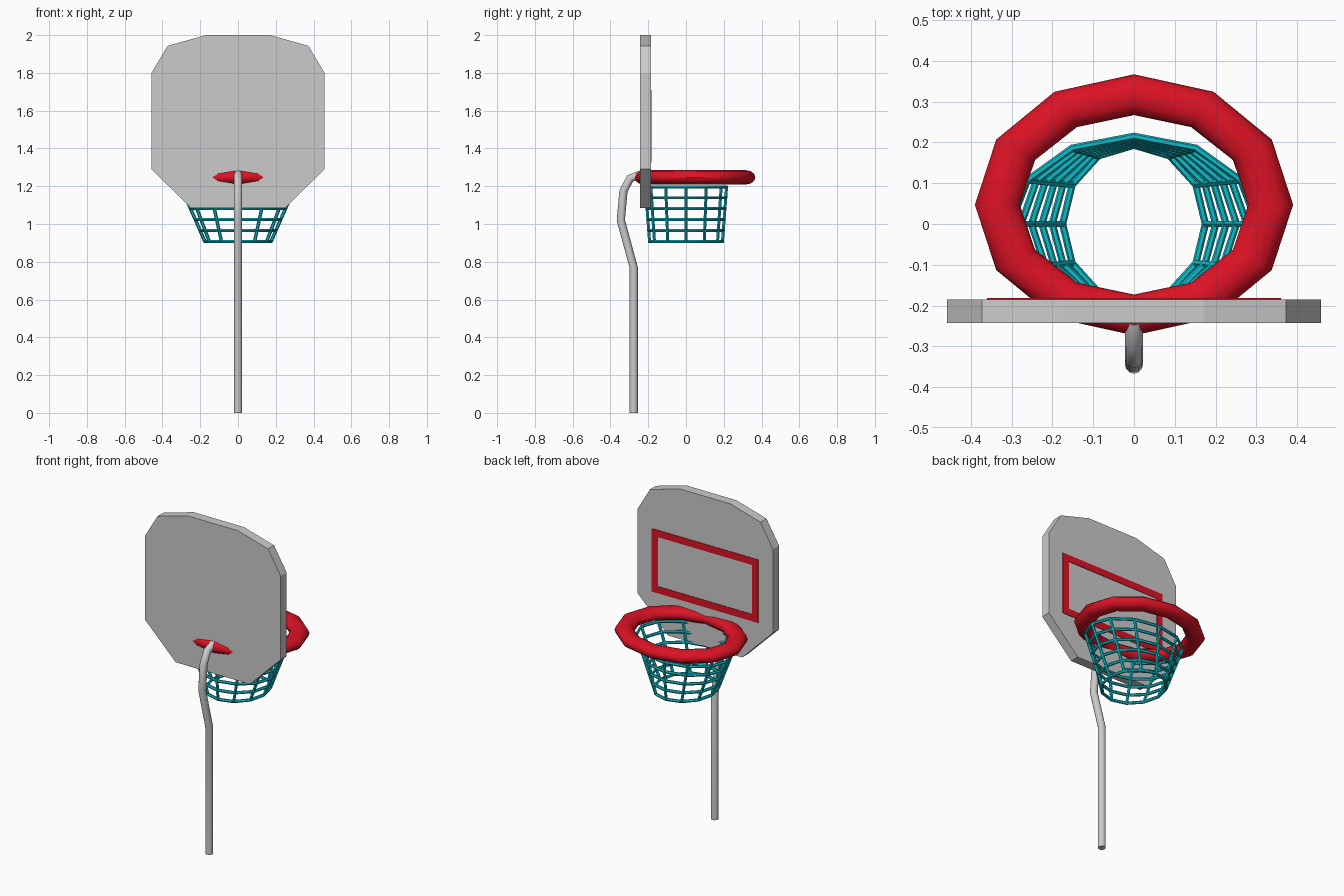
import bpy, bmesh
from math import sin, cos, tau, radians
from mathutils import Vector

if "Cube" in bpy.data.objects:
    bpy.data.objects.remove(bpy.data.objects["Cube"])


def material(name, rgb):
    m = bpy.data.materials.new(name)
    m.diffuse_color = (*rgb, 1)
    m.use_nodes = True
    m.node_tree.nodes["Principled BSDF"].inputs["Base Color"].default_value = m.diffuse_color
    return m


def finish(name, bm, mat=None, smooth=False):
    bmesh.ops.recalc_face_normals(bm, faces=bm.faces)
    me = bpy.data.meshes.new(name)
    bm.to_mesh(me)
    bm.free()
    ob = bpy.data.objects.new(name, me)
    bpy.context.collection.objects.link(ob)
    if mat:
        me.materials.append(mat)
    if smooth:
        bpy.ops.object.select_all(action='DESELECT')
        ob.select_set(True)
        bpy.context.view_layer.objects.active = ob
        bpy.ops.object.shade_smooth_by_angle(angle=radians(40))
    return ob


def bridge(bm, a, b):
    n = len(a)
    for i in range(n):
        bm.faces.new((a[i], a[(i + 1) % n], b[(i + 1) % n], b[i]))


def oval_ring(bm, rx, ry, cy, z, tx, ty, tz, segs, sides):
    """Closed oval hoop; tx, ty, tz are the half thicknesses."""
    loops = []
    for i in range(segs):
        a = tau * i / segs
        loops.append([bm.verts.new(((rx + tx * cos(t)) * cos(a),
                                    cy + (ry + ty * cos(t)) * sin(a),
                                    z + tz * sin(t)))
                      for t in (tau * k / sides for k in range(sides))])
    for i in range(segs):
        bridge(bm, loops[i], loops[(i + 1) % segs])


def tube(bm, path, r, sides):
    """Capped round tube along a path."""
    pts = [Vector(p) for p in path]
    loops = []
    for i, p in enumerate(pts):
        t = (pts[min(i + 1, len(pts) - 1)] - pts[max(i - 1, 0)]).normalized()
        u = (Vector((1, 0, 0)) - t * t.x).normalized()
        v = t.cross(u)
        loops.append([bm.verts.new(p + r * (u * cos(tau * k / sides) + v * sin(tau * k / sides)))
                      for k in range(sides)])
    for a, b in zip(loops, loops[1:]):
        bridge(bm, a, b)
    bm.faces.new(loops[0])
    bm.faces.new(loops[-1])


def extrude_y(bm, depth):
    geo = bmesh.ops.extrude_face_region(bm, geom=bm.faces[:])["geom"]
    bmesh.ops.translate(bm, vec=(0, depth, 0),
                        verts=[g for g in geo if isinstance(g, bmesh.types.BMVert)])


red = material("red", (0.72, 0.006, 0.018))
cyan = material("cyan", (0.004, 0.52, 0.6))

# Backboard: mirrored half outline, extruded
half = [(0.25, 1.085), (0.458, 1.29), (0.458, 1.8), (0.373, 1.943), (0.17, 2.0)]
outline = half + [(-x, z) for x, z in reversed(half)]
bm = bmesh.new()
bm.faces.new([bm.verts.new((x, -0.243, z)) for x, z in outline])
extrude_y(bm, 0.058)
finish("backboard", bm)

# Target rectangle on the court side
bm = bmesh.new()
loops = []
for inset in (0, 0.042):
    x, z0, z1 = 0.36 - inset, 1.325 + inset, 1.71 - inset
    loops.append([bm.verts.new((px, -0.187, pz))
                  for px, pz in ((-x, z0), (x, z0), (x, z1), (-x, z1))])
bridge(bm, *loops)
extrude_y(bm, 0.005)
finish("target_rectangle", bm, red)

# Rim
bm = bmesh.new()
oval_ring(bm, 0.335, 0.27, 0.047, 1.247, 0.055, 0.05, 0.038, 12, 12)
finish("rim", bm, red, True)

# Net: tapering hoops and straight strands
TOP, BOTTOM = (0.302, 0.215, 1.197), (0.175, 0.193, 0.907)
bm = bmesh.new()
for i in range(6):
    rx, ry, z = Vector(BOTTOM).lerp(Vector(TOP), i / 5)
    oval_ring(bm, rx, ry, 0, z, 0.009, 0.009, 0.009, 12, 6)
for i in range(12):
    a = tau * i / 12
    tube(bm, [(rx * cos(a), ry * sin(a), z) for rx, ry, z in (BOTTOM, TOP)], 0.009, 6)
finish("net", bm, cyan, True)

# Bent pole
bm = bmesh.new()
tube(bm, [(0, y, z) for y, z in ((-0.277, 0), (-0.277, 0.77), (-0.345, 1.02),
                                 (-0.331, 1.175), (-0.295, 1.242), (-0.24, 1.262))], 0.022, 12)
finish("pole", bm, None, True)
